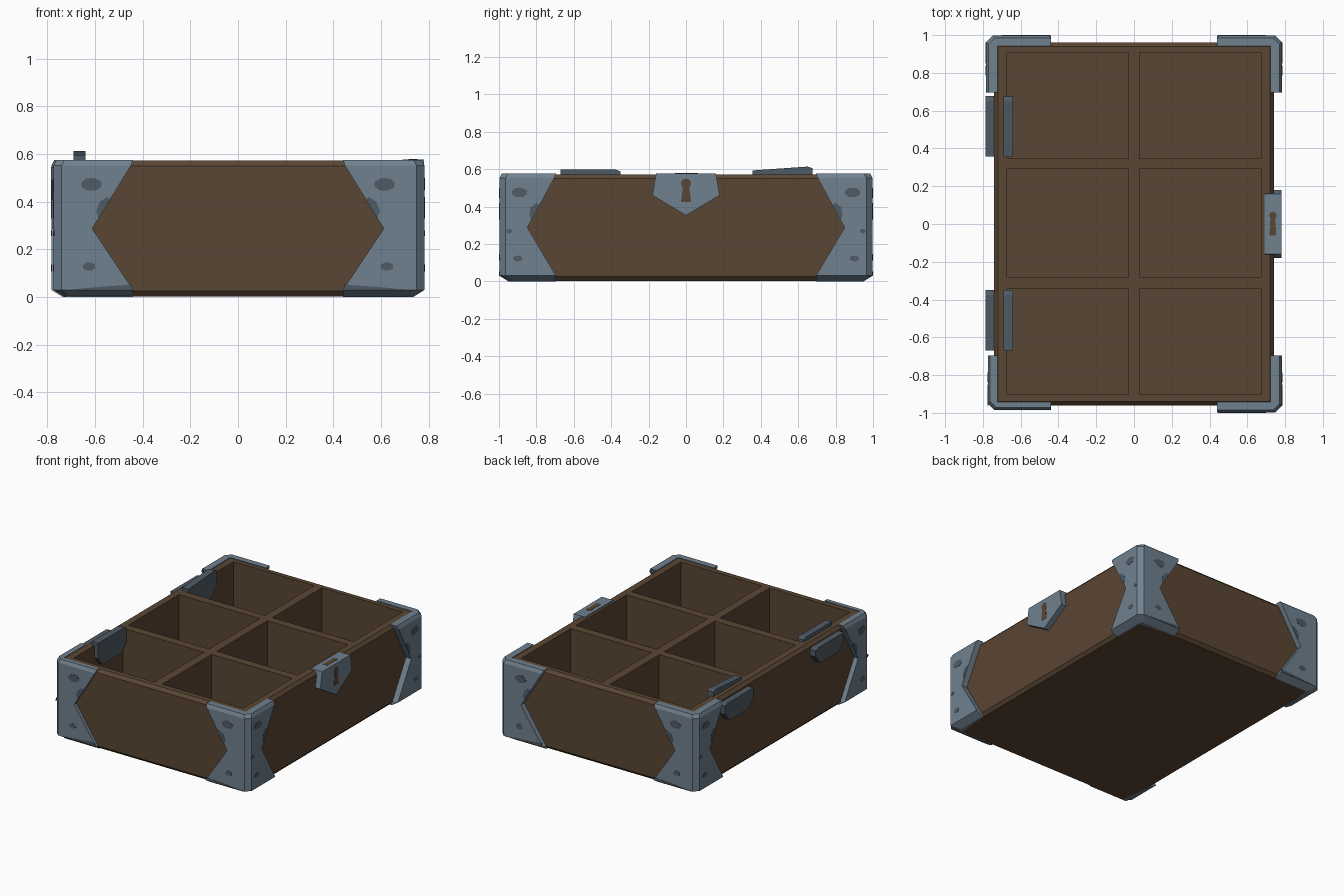
import bpy, bmesh, math

if "Cube" in bpy.data.objects:
    bpy.data.objects.remove(bpy.data.objects["Cube"])


def material(name, rgb):
    m = bpy.data.materials.new(name)
    m.diffuse_color = (*rgb, 1)
    m.use_nodes = True
    m.node_tree.nodes["Principled BSDF"].inputs["Base Color"].default_value = m.diffuse_color
    return m


WOOD = material("brown wood", (0.102, 0.061, 0.033))
STEEL = material("blue grey steel", (0.160, 0.220, 0.275))
DARK = material("dark worn steel", (0.078, 0.103, 0.133))


def finish(bm, name, mat):
    bmesh.ops.recalc_face_normals(bm, faces=bm.faces)
    me = bpy.data.meshes.new(name)
    bm.to_mesh(me)
    bm.free()
    me.materials.append(mat)
    ob = bpy.data.objects.new(name, me)
    bpy.context.collection.objects.link(ob)
    return ob


def loft(bm, rings):
    """Join rings of equal length into a closed solid."""
    rows = [[bm.verts.new(p) for p in r] for r in rings]
    n = len(rows[0])
    for lo, hi in zip(rows, rows[1:]):
        for i in range(n):
            j = (i + 1) % n
            bm.faces.new((lo[i], lo[j], hi[j], hi[i]))
    bm.faces.new(rows[0][::-1])
    bm.faces.new(rows[-1])


def prisms(name, polys, axis, a, b, mat):
    """Extrude 2D outlines along an axis between a and b."""
    bm = bmesh.new()
    for pts in polys:
        ring = {"x": lambda d: [(d, u, v) for u, v in pts],
                "y": lambda d: [(u, d, v) for u, v in pts],
                "z": lambda d: [(u, v, d) for u, v in pts]}[axis]
        loft(bm, [ring(a), ring(b)])
    return finish(bm, name, mat)


# Wooden body: top grid, cells pushed down, outer skin pulled from the rim
xs = [-0.72, -0.672, -0.03, 0.03, 0.672, 0.72]
ys = [-0.94, -0.903, -0.343, -0.284, 0.29, 0.348, 0.907, 0.94]
bm = bmesh.new()
grid = [[bm.verts.new((x, y, 0.572)) for y in ys] for x in xs]
cells = []
for i in range(len(xs) - 1):
    for j in range(len(ys) - 1):
        f = bm.faces.new((grid[i][j], grid[i + 1][j],
                          grid[i + 1][j + 1], grid[i][j + 1]))
        if i % 2 and j % 2:
            cells.append(f)
rim = [e for e in bm.edges if e.is_boundary]
res = bmesh.ops.extrude_discrete_faces(bm, faces=cells)
for f in res["faces"]:
    for v in f.verts:
        v.co.z = 0.06
for hx, hy, z in ((0.74, 0.96, 0.55), (0.74, 0.96, 0.025), (0.72, 0.94, 0.003)):
    geo = bmesh.ops.extrude_edge_only(bm, edges=rim)["geom"]
    verts = [g for g in geo if isinstance(g, bmesh.types.BMVert)]
    kx = hx / max(v.co.x for v in verts)
    ky = hy / max(v.co.y for v in verts)
    for v in verts:
        v.co = (v.co.x * kx, v.co.y * ky, z)
    rim = [g for g in geo if isinstance(g, bmesh.types.BMEdge)
           and all(abs(v.co.z - z) < 1e-5 for v in g.verts)]
bmesh.ops.contextual_create(bm, geom=rim)
finish(bm, "box_body", WOOD)


# Notched corner brackets with worn spots
def oval(cx, cz, rx, rz, n=8):
    return [(cx + rx * math.cos(2 * math.pi * k / n + 0.3),
             cz + rz * math.sin(2 * math.pi * k / n + 0.3)) for k in range(n)]


FRONT_SPOTS = [oval(0.615, 0.473, 0.045, 0.028), oval(0.625, 0.128, 0.028, 0.018),
               [(0.584, 0.33), (0.535, 0.41), (0.55, 0.42), (0.58, 0.40), (0.596, 0.36)],
               [(0.445, 0.032), (0.70, 0.032), (0.58, 0.043), (0.447, 0.052)]]
SIDE_SPOTS = [oval(0.89, 0.475, 0.043, 0.026), oval(0.90, 0.122, 0.026, 0.016),
              oval(0.945, 0.268, 0.016, 0.012),
              [(0.828, 0.33), (0.785, 0.41), (0.80, 0.42), (0.83, 0.395), (0.838, 0.36)]]
# height, outer inset, ends of the two wings
LEVELS = [(0.0, 0.048, 0.44, 0.695), (0.03, 0, 0.44, 0.695), (0.287, 0, 0.612, 0.848),
          (0.552, 0, 0.449, 0.704), (0.576, 0.012, 0.44, 0.695)]


def bracket(name, sx, sy, X, Y):
    xi, yi, c = 0.722, 0.943, 0.034
    rings = []
    for z, o, ex, ey in LEVELS:
        pts = [(ex, Y - o), (X - o - c, Y - o), (X - o, Y - o - c), (X - o, ey),
               (xi, ey), (xi, yi), (ex, yi)]
        rings.append([(sx * x, sy * y, z) for x, y in pts])
    bm = bmesh.new()
    loft(bm, rings)
    finish(bm, name, STEEL)
    prisms(name + "_front_spots", [[(sx * u, v) for u, v in p] for p in FRONT_SPOTS],
           "y", sy * (Y - 0.003), sy * (Y + 0.002), DARK)
    prisms(name + "_side_spots", [[(sy * u, v) for u, v in p] for p in SIDE_SPOTS],
           "x", sx * (X - 0.003), sx * (X + 0.002), DARK)


bracket("bracket_front_right", 1, -1, 0.783, 0.998)
bracket("bracket_front_left", -1, -1, 0.774, 0.984)
bracket("bracket_back_right", 1, 1, 0.783, 0.998)
bracket("bracket_back_left", -1, 1, 0.783, 0.998)

# Lock plate hooked over the right rim, with keyholes on side and top
prisms("lock_plate", [[(-0.16, 0.577), (-0.18, 0.46), (0, 0.352), (0.18, 0.46), (0.16, 0.577)]],
       "x", 0.69, 0.78, STEEL)


def keyhole(r, tip, half):
    head = [(r * math.cos(math.radians(a)), r * math.sin(math.radians(a)))
            for a in range(-50, 231, 35)]
    return head + [(-half, tip), (half, tip)]


prisms("keyhole_side", [[(u, v + 0.523) for u, v in keyhole(0.027, -0.10, 0.027)]],
       "x", 0.778, 0.782, WOOD)
prisms("keyhole_top", [[(0.735 + u, v + 0.045) for u, v in keyhole(0.02, -0.105, 0.018)]],
       "z", 0.575, 0.579, WOOD)


# Hinge plates on the left wall, one outside and one inside each
def hinge(name, cy, x0, x1, top, low, tilt=0.0):
    pts = [(-0.16, top), (0.135, top), (0.16, top - 0.01), (0.16, low + 0.06),
           (0.11, low), (-0.11, low), (-0.16, low + 0.06)]
    prisms(name, [[(cy + u, v + tilt * u) for u, v in pts]], "x", x0, x1, DARK)


hinge("hinge_outer_front", -0.51, -0.785, -0.735, 0.545, 0.43)
hinge("hinge_outer_back", 0.517, -0.785, -0.735, 0.54, 0.41)
hinge("hinge_inner_front", -0.51, -0.69, -0.641, 0.597, 0.425)
hinge("hinge_inner_back", 0.515, -0.69, -0.641, 0.604, 0.43, 0.07)
